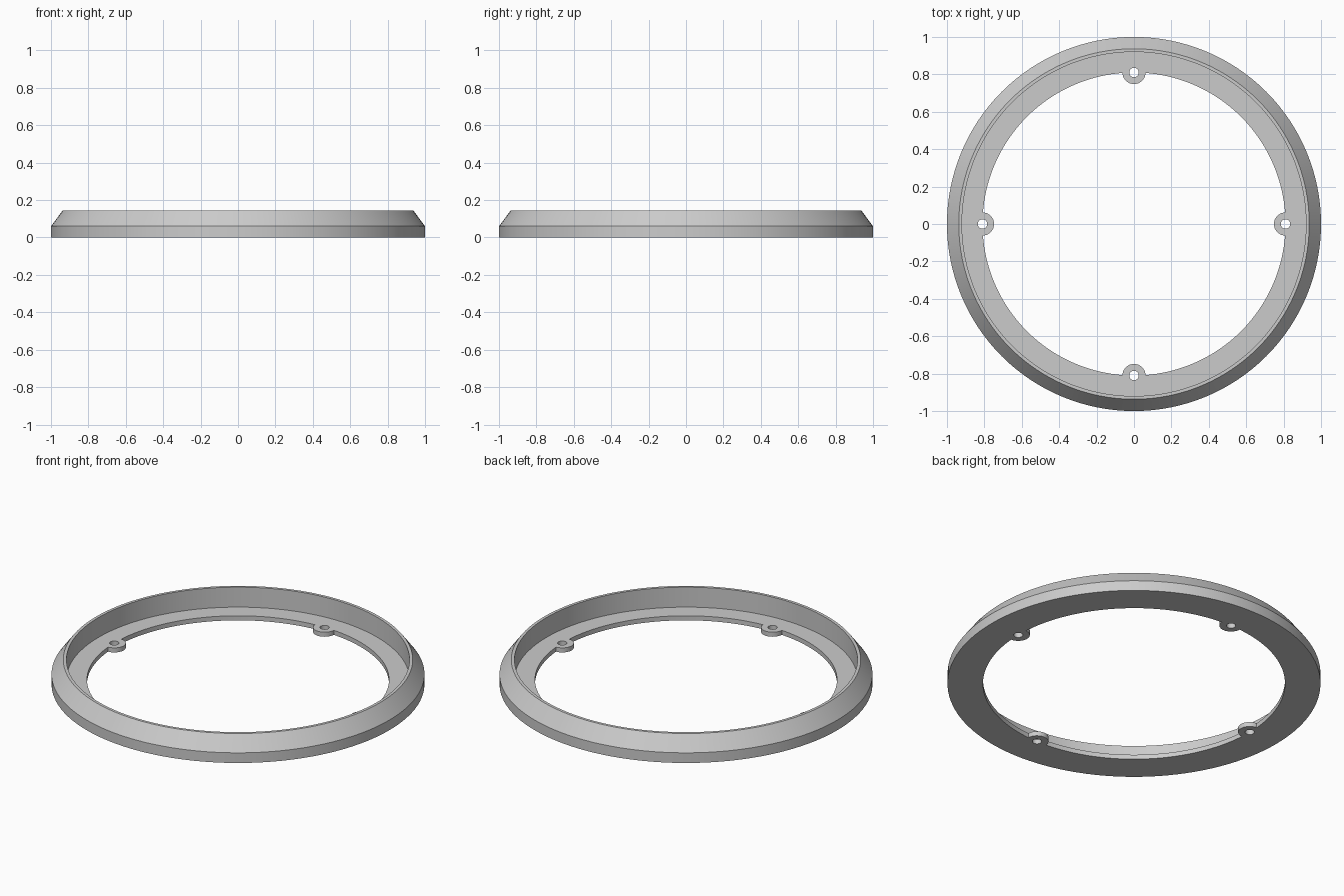
import bpy, bmesh, math
from mathutils import Matrix, Vector

cube = bpy.data.objects.get("Cube")
if cube:
    bpy.data.objects.remove(cube, do_unlink=True)

SEGMENTS = 128
FLOOR = 0.027      # thickness of the inner flange
HOLE_RADIUS = 0.81  # central opening, also the screw circle

grey = bpy.data.materials.new("light_grey")
grey.use_nodes = True
grey.diffuse_color = (0.6, 0.6, 0.6, 1)
grey.node_tree.nodes["Principled BSDF"].inputs["Base Color"].default_value = grey.diffuse_color


def make_object(name, bm):
    bmesh.ops.recalc_face_normals(bm, faces=bm.faces)
    mesh = bpy.data.meshes.new(name)
    bm.to_mesh(mesh)
    bm.free()
    mesh.materials.append(grey)
    obj = bpy.data.objects.new(name, mesh)
    bpy.context.collection.objects.link(obj)
    return obj


def lathe(name, profile):
    """Revolve a closed (radius, height) profile around z."""
    bm = bmesh.new()
    rings = []
    for i in range(SEGMENTS):
        a = math.tau * i / SEGMENTS
        rings.append([bm.verts.new((r * math.cos(a), r * math.sin(a), z)) for r, z in profile])
    for i, ring in enumerate(rings):
        after = rings[(i + 1) % SEGMENTS]
        for j in range(len(profile)):
            k = (j + 1) % len(profile)
            bm.faces.new((ring[j], after[j], after[k], ring[k]))
    return make_object(name, bm)


def four_cylinders(name, radius, bottom, top):
    """One upright cylinder at each quarter of the screw circle."""
    bm = bmesh.new()
    for i in range(4):
        spot = Matrix.Rotation(i * math.pi / 2, 3, 'Z') @ Vector((HOLE_RADIUS, 0, (bottom + top) / 2))
        bmesh.ops.create_cone(bm, cap_ends=True, segments=40, radius1=radius, radius2=radius,
                              depth=top - bottom, matrix=Matrix.Translation(spot))
    return make_object(name, bm)


# Bevelled outer rim with a thin lip and a flat inner flange
ring = lathe("bezel_ring", [(HOLE_RADIUS, 0), (1, 0), (1, 0.06), (0.937, 0.145),
                            (0.92, 0.145), (0.92, FLOOR), (HOLE_RADIUS, FLOOR)])

# Screw lugs merged into the flange, then drilled through
lugs = four_cylinders("lug_helper", 0.062, 0, FLOOR)
drills = four_cylinders("screw_hole_cutter", 0.025, -0.1, 0.1)
for helper, operation in ((lugs, 'UNION'), (drills, 'DIFFERENCE')):
    mod = ring.modifiers.new(helper.name, 'BOOLEAN')
    mod.operation = operation
    mod.solver = 'EXACT'
    mod.object = helper

bpy.ops.object.select_all(action='DESELECT')
ring.select_set(True)
bpy.context.view_layer.objects.active = ring
for mod in list(ring.modifiers):
    bpy.ops.object.modifier_apply(modifier=mod.name)
for helper in (lugs, drills):
    bpy.data.objects.remove(helper, do_unlink=True)

# Smooth round walls, crisp edges
bpy.ops.object.shade_smooth_by_angle(angle=math.radians(30))
